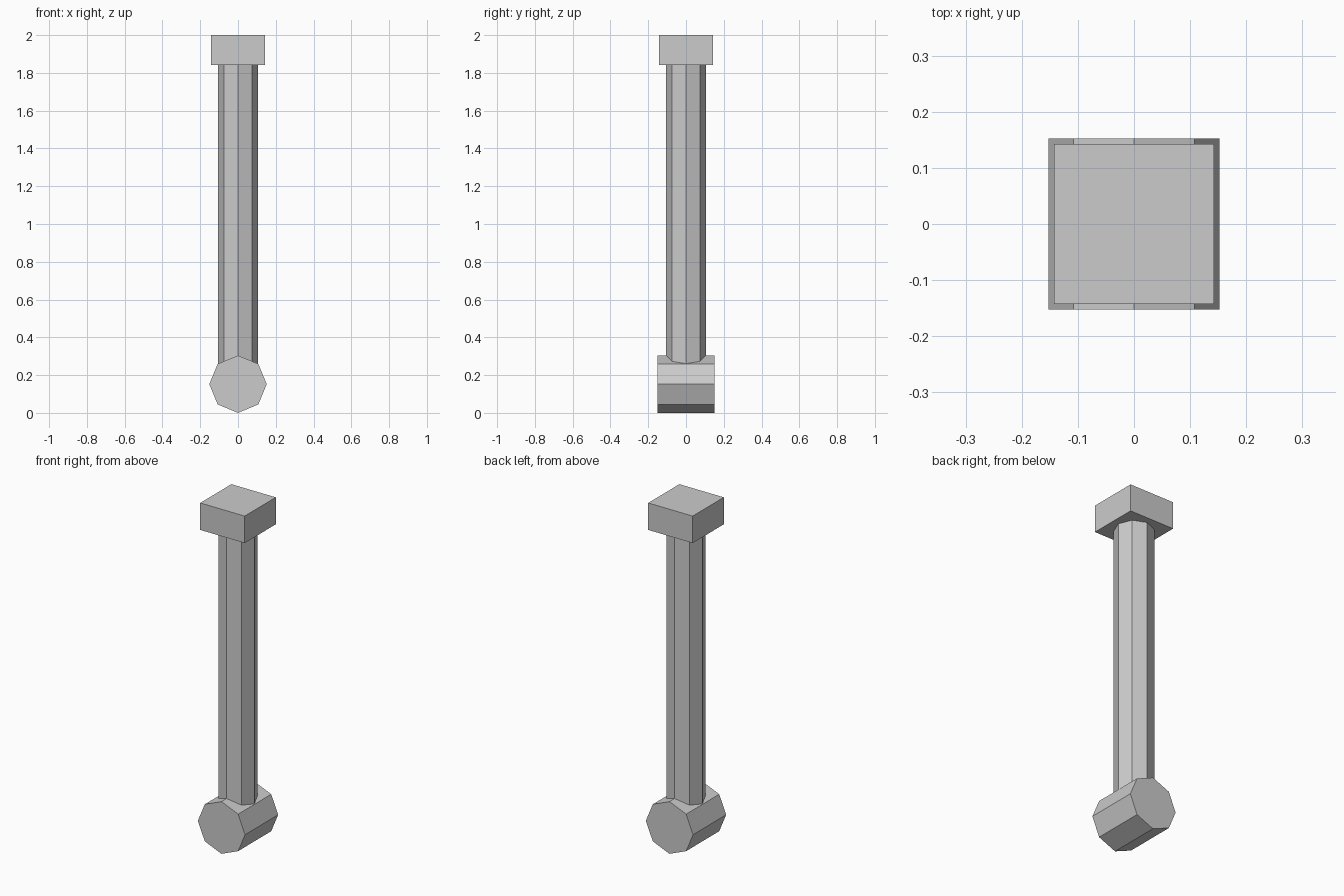
import bpy
from math import pi

if "Cube" in bpy.data.objects:
    bpy.data.objects.remove(bpy.data.objects["Cube"])

R_FOOT = 0.152
TOP = 2.0
CAP_BOTTOM = 1.843


def octagon(name, radius, depth, loc, rot=(0, 0, 0)):
    bpy.ops.mesh.primitive_cylinder_add(vertices=8, radius=radius, depth=depth,
                                        location=loc, rotation=rot)
    bpy.context.object.name = name


# Foot: octagonal roller lying along y
octagon("foot_roller", R_FOOT, 2 * R_FOOT, (0, 0, R_FOOT), (pi / 2, 0, 0))

# Shaft: upright octagonal post, sunk into the roller
shaft_bottom = R_FOOT
octagon("shaft", 0.105, CAP_BOTTOM - shaft_bottom,
        (0, 0, (CAP_BOTTOM + shaft_bottom) / 2))

# Cap: square block on top
bpy.ops.mesh.primitive_cube_add(size=1, location=(0, 0, (TOP + CAP_BOTTOM) / 2))
cap = bpy.context.object
cap.name = "cap_block"
cap.scale = (0.286, 0.286, TOP - CAP_BOTTOM)
